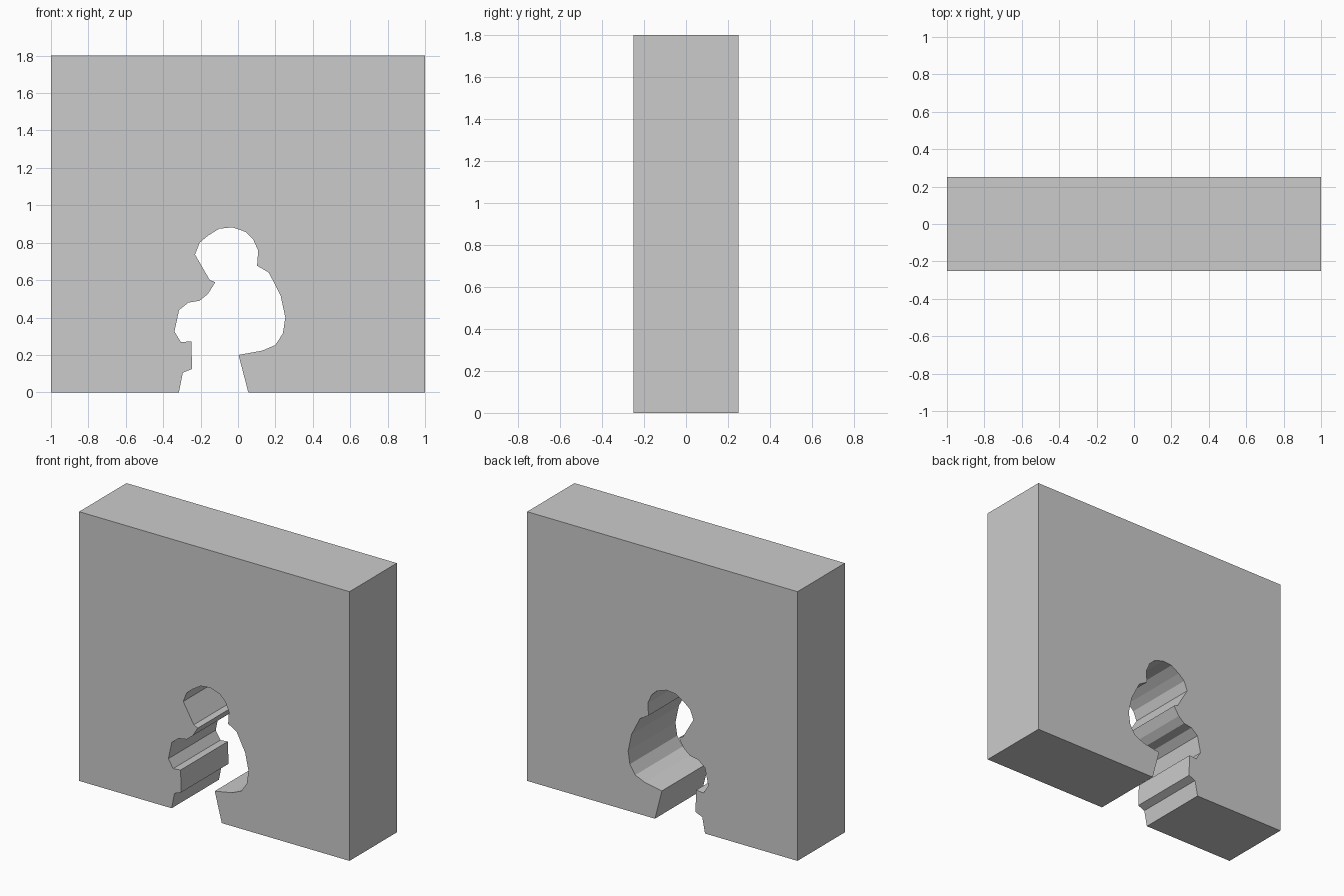
import bpy, bmesh

if "Cube" in bpy.data.objects:
    bpy.data.objects.remove(bpy.data.objects["Cube"])

HALF_W, HALF_D, HEIGHT = 1.0, 0.25, 1.8

# Opening outline (x, z), from the left foot over the top to the right foot
opening = [
    (-0.316, 0), (-0.295, 0.105), (-0.245, 0.125), (-0.25, 0.273),
    (-0.305, 0.268), (-0.34, 0.325), (-0.315, 0.44), (-0.265, 0.48),
    (-0.205, 0.49), (-0.16, 0.527), (-0.122, 0.588), (-0.152, 0.602),
    (-0.23, 0.737), (-0.205, 0.80), (-0.16, 0.838), (-0.10, 0.875),
    (-0.03, 0.882), (0.04, 0.858), (0.08, 0.82), (0.108, 0.757),
    (0.102, 0.677), (0.165, 0.64), (0.228, 0.517), (0.253, 0.40),
    (0.24, 0.315), (0.20, 0.253), (0.13, 0.223), (0.003, 0.20), (0.055, 0),
]

# Wall outline: slab corners joined to the opening
outline = opening + [(HALF_W, 0), (HALF_W, HEIGHT), (-HALF_W, HEIGHT), (-HALF_W, 0)]

# Extrude the outline through the wall thickness
bm = bmesh.new()
face = bm.faces.new([bm.verts.new((x, -HALF_D, z)) for x, z in outline])
extruded = bmesh.ops.extrude_face_region(bm, geom=[face], use_keep_orig=True)
moved = [v for v in extruded["geom"] if isinstance(v, bmesh.types.BMVert)]
bmesh.ops.translate(bm, verts=moved, vec=(0, 2 * HALF_D, 0))
bmesh.ops.recalc_face_normals(bm, faces=bm.faces)

mesh = bpy.data.meshes.new("wall_with_opening")
bm.to_mesh(mesh)
bm.free()
wall = bpy.data.objects.new("wall_with_opening", mesh)
bpy.context.collection.objects.link(wall)
